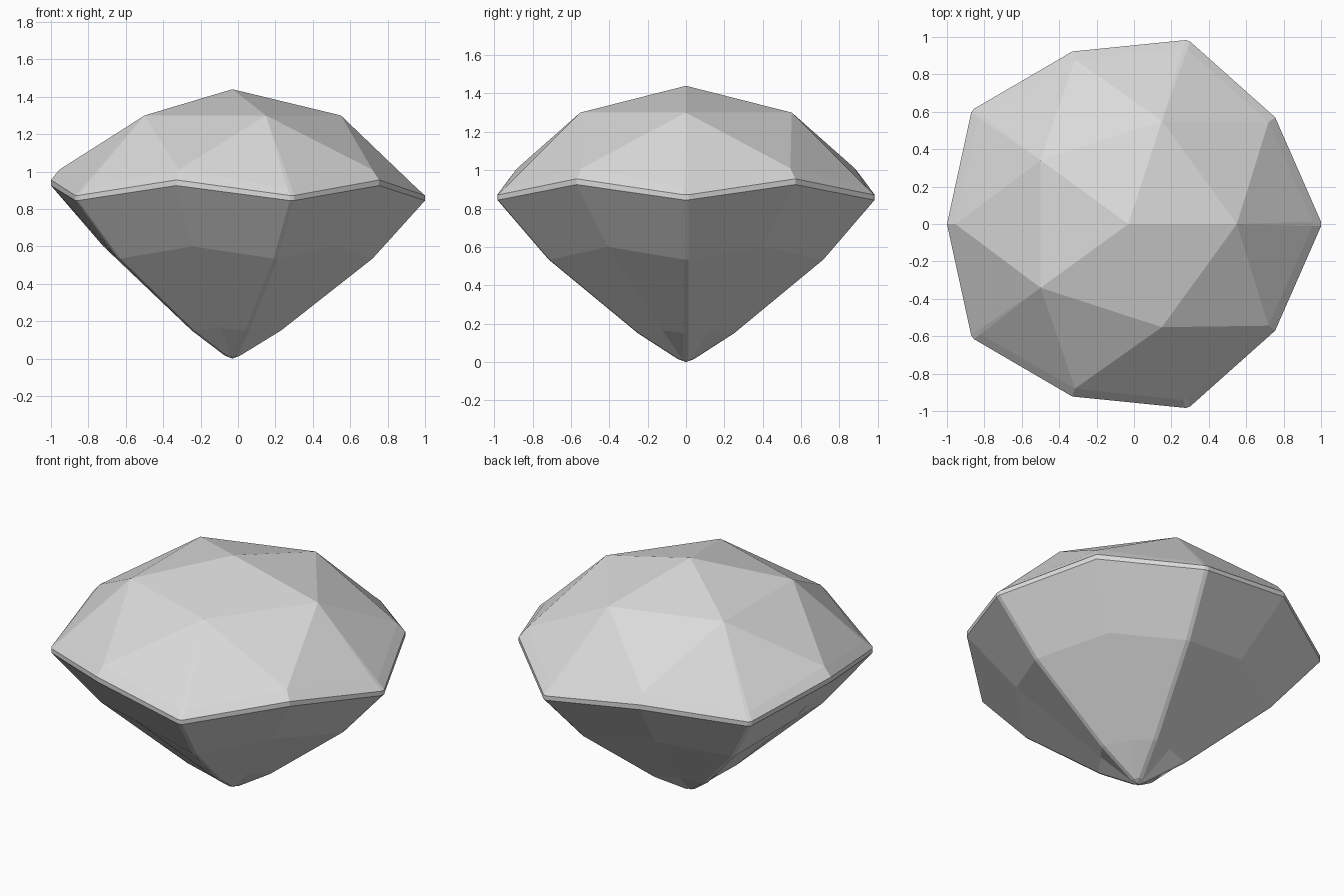
import bpy
import math
from math import sin, cos, pi
from mathutils import Vector

cube = bpy.data.objects.get("Cube")
if cube:
    bpy.data.objects.remove(cube)

SIDES = 5
CENTRE_X = -0.03
BEVEL = 0.012        # half width of the softened corner edges

stone = bpy.data.materials.new("pale grey stone")
stone.use_nodes = True
GREY = (0.7, 0.7, 0.7, 1)
stone.diffuse_color = GREY
stone.node_tree.nodes["Principled BSDF"].inputs["Base Color"].default_value = GREY


def point(angle, radius, z, shift=0.0):
    """Polar point, optionally shifted sideways along the tangent."""
    return Vector((CENTRE_X + radius * cos(angle) - shift * sin(angle),
                   radius * sin(angle) + shift * cos(angle), z))


def ring(corner_r, corner_z, mid_r, mid_z):
    """Each side gives a bevelled corner (two points) and a middle point."""
    pts = []
    for i in range(SIDES):
        a = 2 * pi * i / SIDES
        pts.append(point(a, corner_r, corner_z, -BEVEL))
        pts.append(point(a, corner_r, corner_z, BEVEL))
        pts.append(point(a + pi / SIDES, mid_r, mid_z))
    return pts


def loft(rings):
    """Bands of faces through a stack of rings, from the top down."""
    verts, faces = [], []
    n = len(rings[0])
    for r in rings:
        verts += r
    for k in range(len(rings) - 1):
        for j in range(n):
            a, b = k * n, (k + 1) * n
            jn = (j + 1) % n
            faces.append((a + j, b + j, b + jn, a + jn))
    return verts, faces


def make(name, verts, faces):
    mesh = bpy.data.meshes.new(name)
    mesh.from_pydata(verts, [], faces)
    mesh.materials.append(stone)
    obj = bpy.data.objects.new(name, mesh)
    bpy.context.collection.objects.link(obj)
    return obj


crown_edge = ring(0.985, 0.912, 0.925, 1.01)
girdle_top = ring(1.03, 0.872, 0.97, 0.955)
girdle_base = ring(1.03, 0.845, 0.97, 0.925)

# Crown: faceted dome with a bevelled rim
verts, faces = loft([crown_edge, girdle_top])
n = len(crown_edge)
first = len(verts)
verts += [point(2 * pi * i / SIDES, 0.58, 1.30) for i in range(SIDES)]
apex = len(verts)
verts.append(Vector((CENTRE_X, 0, 1.44)))
for i in range(SIDES):
    left, right, mid, after = (3 * i, 3 * i + 1, 3 * i + 2, (3 * i + 3) % n)
    top, top_next = first + i, first + (i + 1) % SIDES
    faces += [(top, left, right), (top, right, mid), (top, mid, top_next),
              (top_next, mid, after), (apex, top, top_next)]
make("crown", verts, faces)

# Girdle: thin zigzag band
make("girdle", *loft([girdle_top, girdle_base]))

# Pavilion: tapering lower body with a blunt tip
verts, faces = loft([girdle_base,
                     ring(0.75, 0.535, 0.69, 0.60),
                     ring(0.26, 0.15, 0.21, 0.165),
                     ring(0.04, 0.015, 0.036, 0.017)])
base = len(verts) - n
tip = len(verts)
verts.append(Vector((CENTRE_X, 0, 0)))
faces += [(base + j, tip, base + (j + 1) % n) for j in range(n)]
make("pavilion", verts, faces)
